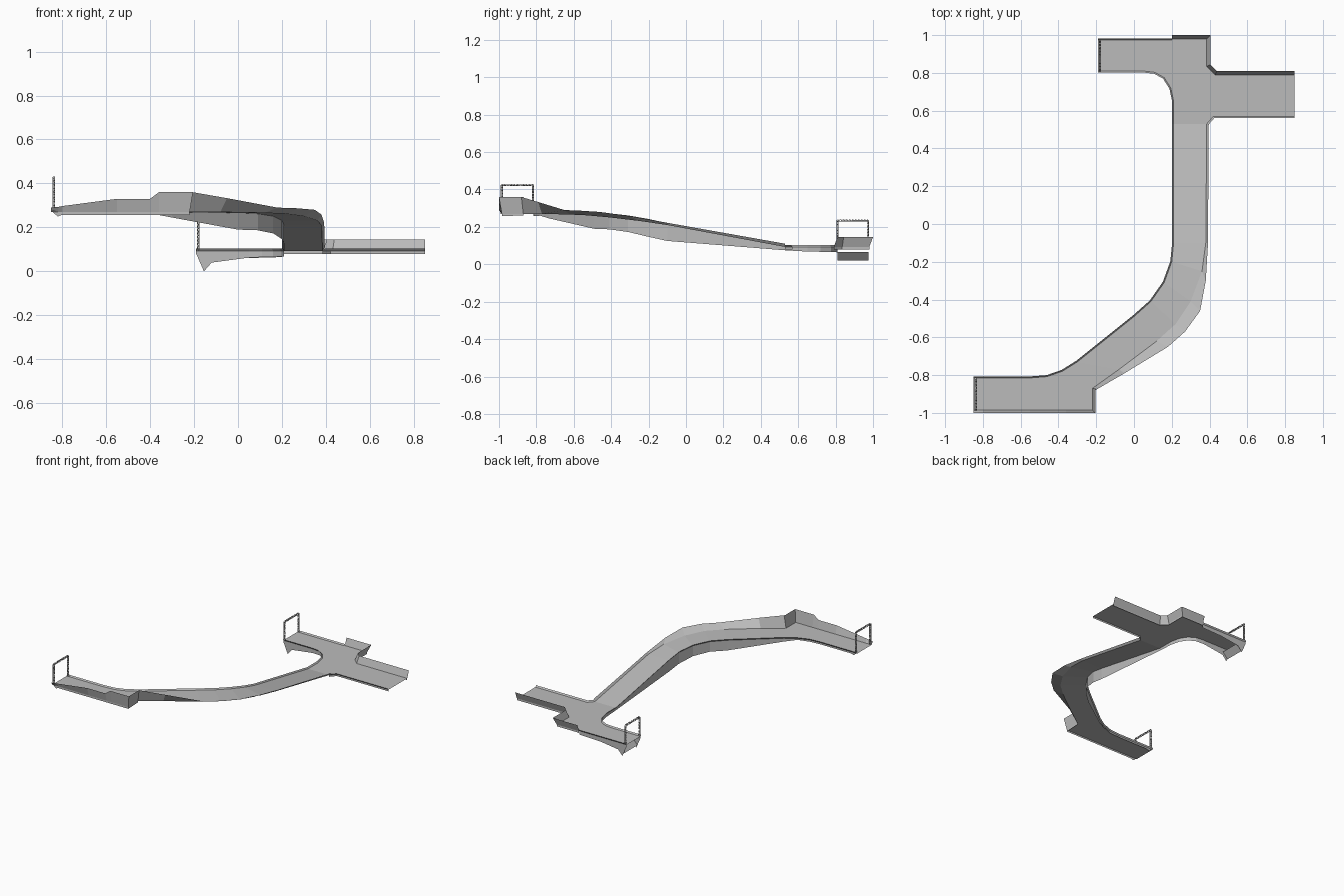
import bpy, bmesh
from mathutils import Vector

cube = bpy.data.objects.get("Cube")
if cube:
    bpy.data.objects.remove(cube, do_unlink=True)

grey = bpy.data.materials.new("concrete_grey")
grey.use_nodes = True
grey.diffuse_color = (0.5, 0.5, 0.5, 1)
grey.node_tree.nodes["Principled BSDF"].inputs["Base Color"].default_value = (0.5, 0.5, 0.5, 1)

HIGH, LOW = 0.27, 0.093   # deck levels at the two ends


def finish(name, bm):
    mesh = bpy.data.meshes.new(name)
    bm.to_mesh(mesh)
    bm.free()
    mesh.materials.append(grey)
    obj = bpy.data.objects.new(name, mesh)
    bpy.context.collection.objects.link(obj)
    return obj


def sheet(name, rows, up=False):
    """Loft a surface through rows holding equal numbers of points."""
    bm = bmesh.new()
    grid = [[bm.verts.new(p) for p in row] for row in rows]
    for a, b in zip(grid, grid[1:]):
        for i in range(len(a) - 1):
            f = bm.faces.new((a[i], a[i + 1], b[i + 1], b[i]))
            f.normal_update()
            if up and f.normal.z < 0:
                f.normal_flip()
    return finish(name, bm)


def plate(name, outline, z):
    bm = bmesh.new()
    f = bm.faces.new([bm.verts.new((x, y, z)) for x, y in outline])
    f.normal_update()
    if f.normal.z < 0:
        f.normal_flip()
    return finish(name, bm)


def offset(path, dist):
    """Shift a plan path to its right with mitred corners."""
    pts = [Vector(p[:2]) for p in path]
    dirs = [(b - a).normalized() for a, b in zip(pts, pts[1:])]
    out = []
    for i, p in enumerate(pts):
        n1, n2 = [Vector((d.y, -d.x)) for d in (dirs[max(i - 1, 0)], dirs[min(i, len(dirs) - 1)])]
        out.append(p + (n1 + n2) * dist / (1 + n1.dot(n2)))
    return out


def wall(name, path, dist):
    """Path entries are x, y, deck height, wall top, skirt bottom."""
    tops = [(q.x, q.y, p[3]) for q, p in zip(offset(path, dist), path)]
    edge = [p[:3] for p in path]
    lows = [(p[0], p[1], p[4]) for p in path]
    sheet(name, [tops, edge, lows])


# Ramp stations: inner xy, outer xy, deck z, skirt z, bank top xyz
ramp = [
    ((-.38, -.78), (-.22, -.87), HIGH, .26, (-.205, -.88, .36)),
    ((-.30, -.73), (-.08, -.77), HIGH, .245, (-.05, -.79, .333)),
    ((.00, -.49), (.12, -.62), .266, .19, (.18, -.65, .29)),
    ((.09, -.41), (.22, -.53), .262, .187, (.27, -.57, .287)),
    ((.16, -.31), (.30, -.41), .251, .173, (.35, -.46, .28)),
    ((.20, -.20), (.36, -.25), .232, .147, (.38, -.30, .258)),
    ((.21, -.10), (.38, -.10), .21, .125, (.392, -.10, .222)),
    ((.21, .53), (.385, .53), LOW, .075, (.395, .53, .11)),
]

# Decks
sheet("ramp_deck", [[(*s[0], s[2]) for s in ramp], [(*s[1], s[2]) for s in ramp]], True)
sheet("banked_wall", [[(*s[1], s[2]) for s in ramp], [s[4] for s in ramp]], True)

upper_inner = [(-.85, -.815), (-.82, -.815), (-.80, -.815), (-.55, -.815), (-.46, -.808)]
lower_inner = [(.21, .65), (.195, .72), (.16, .775), (.11, .803), (.05, .81),
               (.03, .81), (-.12, .81), (-.155, .81), (-.19, .81)]
plate("upper_deck", upper_inner + [ramp[0][0], ramp[0][1], (-.22, -.985), (-.85, -.985)], HIGH)
north = [(.85, .79), (.43, .79), (.385, .835), (.385, .98), (.2, .98)]
south = [(.385, .53), (.42, .57), (.85, .57)]
plate("junction_deck", [ramp[-1][0]] + lower_inner + [(-.19, .975), (.2, .975)]
      + north[::-1] + south[::-1], LOW)

# Inner rim and skirt along the whole route
upper_low = [.275, .25, .257, .257, .257]
lower_low = [.068, .067, .066, .065, .062, .06, .04, 0, .08]
inner = [(*p, HIGH, HIGH + .01, z) for p, z in zip(upper_inner, upper_low)]
inner += [(*s[0], s[2], s[2] + .01, s[3]) for s in ramp]
inner += [(*p, LOW, LOW + .01, z) for p, z in zip(lower_inner, lower_low)]
wall("inner_skirt", inner, -.008)

# Stepped parapet on the upper road
parapet = [(-.85, .29, .275), (-.82, .293, .25), (-.8, .297, .257), (-.55, .33, .257),
           (-.4, .33, .257), (-.36, .36, .257), (-.22, .36, .257)]
wall("upper_parapet", [(x, -.985, HIGH, t, b) for x, t, b in parapet]
     + [(-.22, -.87, HIGH, .36, .262)], .015)

# Lower road edges
wall("junction_wall", [(*p, LOW, .145, .08) for p in north], .02)
wall("side_road_kerb", [(*p, LOW, LOW + .01, .08) for p in south], .01)
far = [(.2, .065), (.03, .06), (-.12, .04), (-.155, 0), (-.19, .08)]
wall("lower_far_skirt", [(x, .975, LOW, LOW + .01, b) for x, b in far], .008)
sheet("end_brace", [[(-.165, y, .02), (-.125, y, .065)] for y in (.81, .975)])


# Lattice gates
def bar(bm, a, b, r=.0011):
    d = b - a
    m = Vector((0, 0, 1)).rotation_difference(d).to_matrix().to_4x4()
    m.translation = (a + b) / 2
    bmesh.ops.create_cone(bm, cap_ends=True, segments=4, radius1=r, radius2=r,
                          depth=d.length, matrix=m)


def truss(bm, a, b, u, v, half=.0045):
    """Square lattice from a to b with section axes u and v."""
    corners = [(u * i + v * j) * half for i, j in ((-1, -1), (1, -1), (1, 1), (-1, 1))]
    steps = max(1, round((b - a).length / .016))
    for c in corners:
        bar(bm, a + c, b + c)
    for k in range(steps):
        p, q = a.lerp(b, k / steps), a.lerp(b, (k + 1) / steps)
        for i in range(4):
            c, d = corners[i], corners[(i + 1) % 4]
            bar(bm, q + c, q + d)
            if k % 2:
                c, d = d, c
            bar(bm, p + c, q + d)


def gate(name, x, y0, y1, z0, z1):
    bm = bmesh.new()
    ax, ay, az = Vector((1, 0, 0)), Vector((0, 1, 0)), Vector((0, 0, 1))
    for y in (y0, y1):
        truss(bm, Vector((x, y, z0)), Vector((x, y, z1)), ax, ay)
    truss(bm, Vector((x, y0, z1)), Vector((x, y1, z1)), ax, az)
    finish(name, bm)


gate("upper_gate", -.838, -.985, -.818, HIGH, .425)
gate("lower_gate", -.18, .81, .972, LOW, .235)
